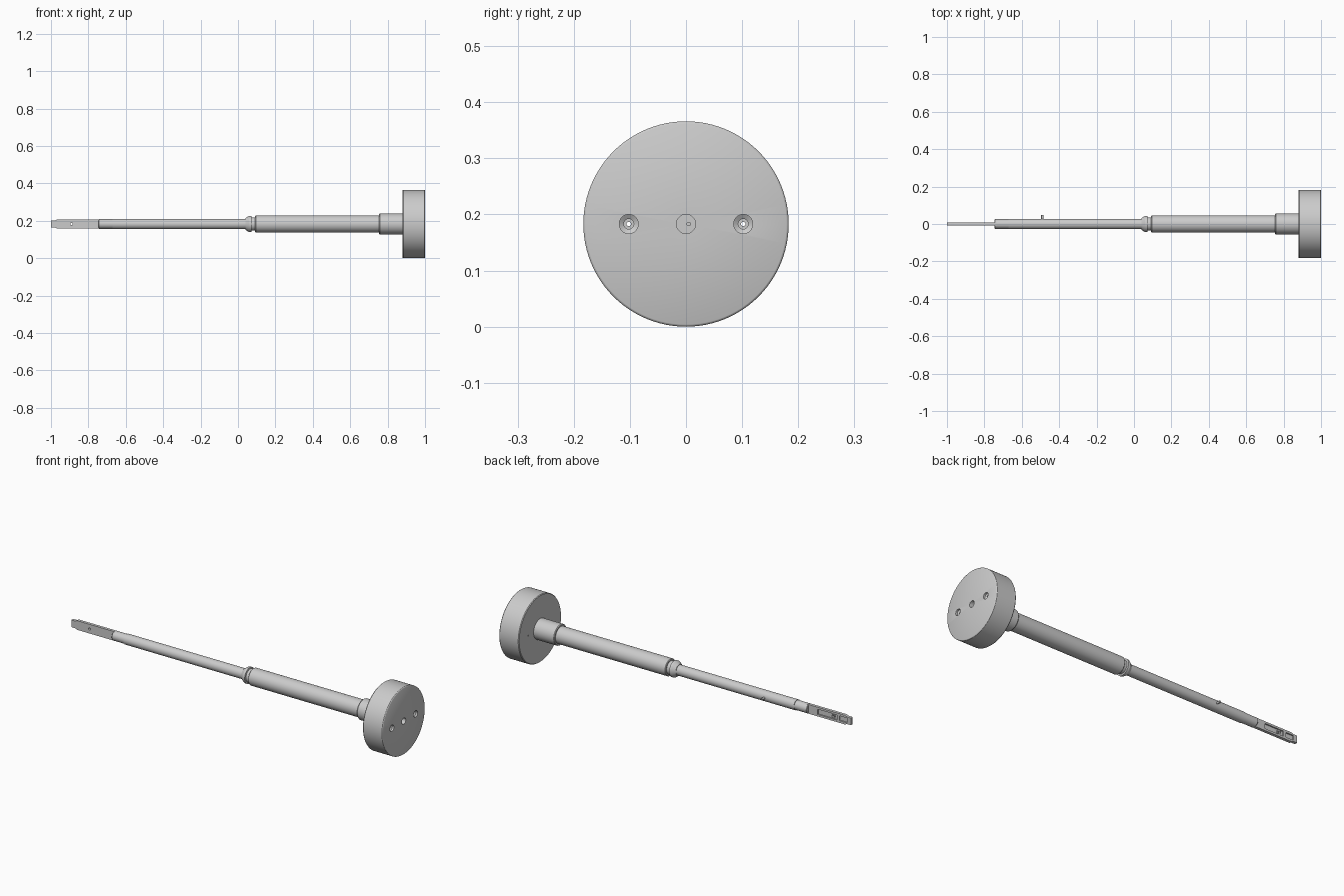
import bpy, bmesh, math
from mathutils import Matrix, Vector

cube = bpy.data.objects.get("Cube")
if cube:
    bpy.data.objects.remove(cube, do_unlink=True)

AXIS_Z = 0.183
grey = bpy.data.materials.new("satin grey metal")
grey.use_nodes = True
colour = (0.6, 0.6, 0.6, 1)
grey.diffuse_color = colour
grey.node_tree.nodes["Principled BSDF"].inputs["Base Color"].default_value = colour


def finish(name, bm, smooth=True):
    bmesh.ops.remove_doubles(bm, verts=bm.verts, dist=1e-6)
    bmesh.ops.recalc_face_normals(bm, faces=bm.faces)
    mesh = bpy.data.meshes.new(name)
    bm.to_mesh(mesh)
    bm.free()
    mesh.materials.append(grey)
    ob = bpy.data.objects.new(name, mesh)
    bpy.context.collection.objects.link(ob)
    if smooth:
        shade(ob)
    return ob


def shade(ob):
    bpy.ops.object.select_all(action='DESELECT')
    ob.select_set(True)
    bpy.context.view_layer.objects.active = ob
    bpy.ops.object.shade_smooth_by_angle(angle=math.radians(30))


def lathe(name, profile, centre=(0, 0, AXIS_Z), direction='X', steps=64):
    """Spin (position along axis, radius) pairs about a line through centre."""
    bm = bmesh.new()
    verts = [bm.verts.new((a, r, 0)) for a, r in profile]
    edges = [bm.edges.new(pair) for pair in zip(verts, verts[1:])]
    bmesh.ops.spin(bm, geom=verts + edges, cent=(0, 0, 0), axis=(1, 0, 0),
                   angle=math.tau, steps=steps)
    turn = Matrix.Rotation(math.pi / 2, 4, 'Z') if direction == 'Y' else Matrix()
    bm.transform(Matrix.Translation(centre) @ turn)
    return finish(name, bm)


def plate(name, outline, y0, y1):
    """Extrude an x, z outline from y0 to y1."""
    bm = bmesh.new()
    face = bm.faces.new([bm.verts.new((x, y0, AXIS_Z + z)) for x, z in outline])
    ext = bmesh.ops.extrude_face_region(bm, geom=[face])["geom"]
    bmesh.ops.translate(bm, vec=(0, y1 - y0, 0),
                        verts=[v for v in ext if isinstance(v, bmesh.types.BMVert)])
    return finish(name, bm, smooth=False)


def box(x0, x1, h):
    return [(x0, -h), (x1, -h), (x1, h), (x0, h)]


def cut(target, cutters):
    for c in cutters:
        mod = target.modifiers.new(c.name, 'BOOLEAN')
        mod.operation = 'DIFFERENCE'
        mod.solver = 'EXACT'
        mod.object = c
        bpy.context.view_layer.objects.active = target
        bpy.ops.object.modifier_apply(modifier=mod.name)
        bpy.data.objects.remove(c, do_unlink=True)
    shade(target)


# Round end disc with a central bore and two countersunk screw holes
disc = lathe("end_disc", [(0.93, 0), (0.93, 0.017), (1, 0.017), (1, 0.179),
                          (0.999, 0.181), (0.996, 0.183), (0.884, 0.183),
                          (0.88, 0.18), (0.88, 0)], steps=96)
cut(disc, [lathe("screw_hole", [(0.87, 0), (0.87, 0.004), (0.965, 0.004),
                                (0.965, 0.009), (0.985, 0.009), (0.99, 0.017),
                                (1.01, 0.017), (1.01, 0)],
                 (0, side * 0.102, AXIS_Z), steps=32) for side in (-1, 1)])
lathe("bore_pin", [(0.92, 0), (0.92, 0.004), (0.936, 0.004), (0.936, 0)],
      (0, 0.005, AXIS_Z), steps=16)

# Collar, sleeve and ridged neck
lathe("collar", [(0.755, 0), (0.755, 0.053), (0.759, 0.056), (0.882, 0.056), (0.882, 0)])
lathe("sleeve", [(0.092, 0), (0.092, 0.043), (0.095, 0.046), (0.76, 0.046), (0.76, 0)])
lathe("neck_ridge", [(0.04, 0), (0.04, 0.031), (0.06, 0.044), (0.071, 0.044),
                     (0.073, 0.036), (0.094, 0.036), (0.094, 0)])

# Slender shaft with a stepped end and a small side pin
lathe("shaft", [(-0.745, 0), (-0.745, 0.024), (-0.743, 0.0255), (-0.67, 0.0255),
                (-0.67, 0.028), (0.045, 0.028), (0.045, 0)])
lathe("side_pin", [(0.02, 0), (0.02, 0.006), (0.047, 0.006), (0.049, 0.004), (0.049, 0)],
      (-0.49, 0, AXIS_Z), 'Y', 20)

# Flat blade with a narrowed tip, pockets on its back and a through hole
blade = plate("blade", [(-0.735, -0.025), (-0.735, 0.025), (-0.965, 0.025), (-0.975, 0.02),
                        (-1, 0.019), (-1, -0.019), (-0.975, -0.02), (-0.965, -0.025)],
              -0.008, 0.008)
cut(blade, [plate("long_pocket", box(-0.915, -0.80, 0.014), 0.001, 0.02),
            plate("tip_pocket", box(-0.978, -0.93, 0.013), 0.001, 0.02),
            lathe("blade_hole", [(-0.03, 0), (-0.03, 0.012), (0.03, 0.012), (0.03, 0)],
                  (-0.89, 0, AXIS_Z), 'Y', 32)])
# Bush set inside the blade hole
lathe("blade_bush", [(-0.008, 0.006), (-0.008, 0.012), (0.006, 0.012),
                     (0.006, 0.006), (-0.008, 0.006)], (-0.89, 0, AXIS_Z), 'Y', 32)
